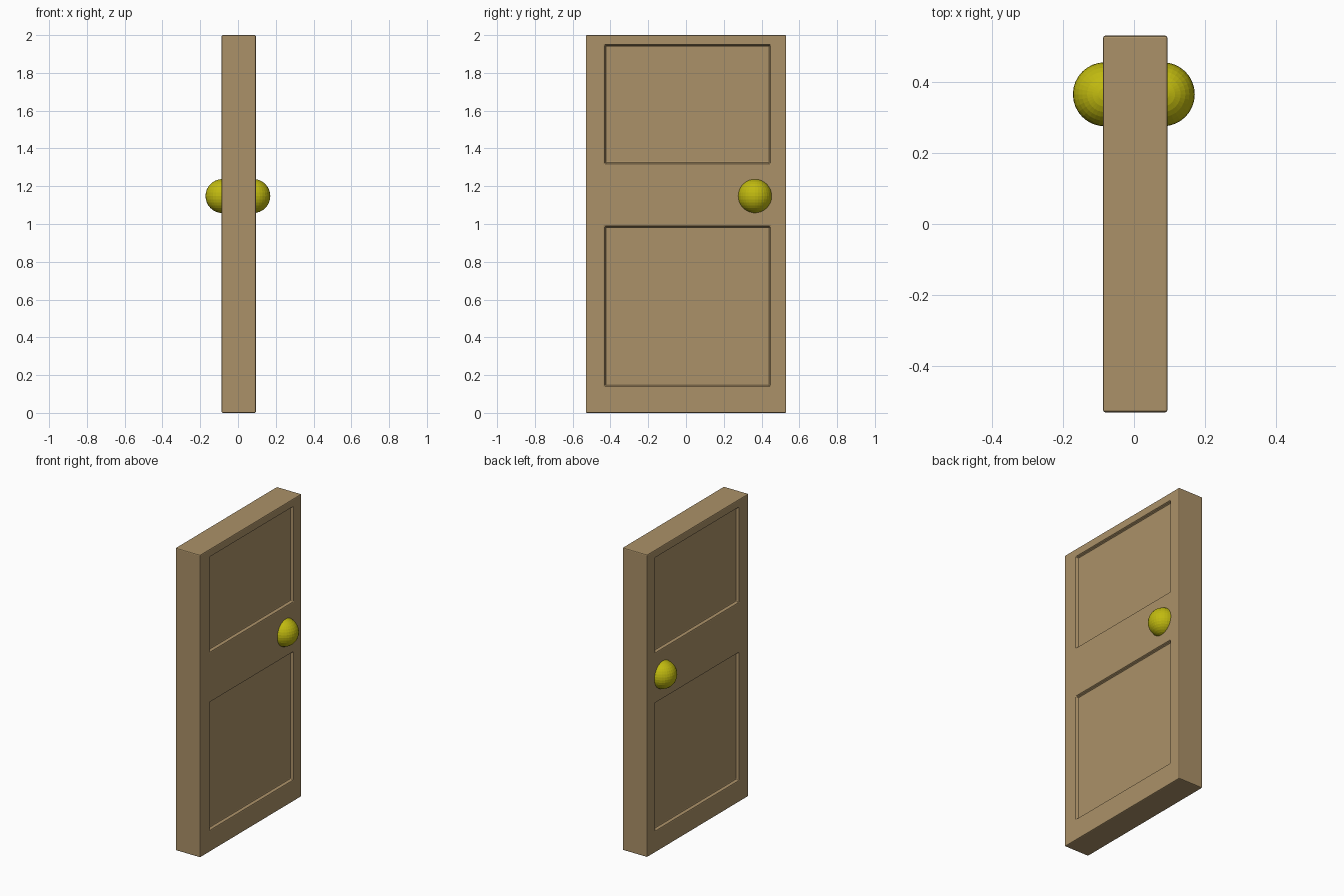
import bpy, bmesh
from mathutils import Vector

if "Cube" in bpy.data.objects:
    bpy.data.objects.remove(bpy.data.objects["Cube"])


def material(name, rgb):
    m = bpy.data.materials.new(name)
    m.diffuse_color = (*rgb, 1)
    m.use_nodes = True
    m.node_tree.nodes["Principled BSDF"].inputs["Base Color"].default_value = m.diffuse_color
    return m


wood = material("tan wood", (0.41, 0.285, 0.138))
brass = material("yellow brass", (0.53, 0.49, 0.005))

X0, X1, HALF_W, HEIGHT = -0.087, 0.094, 0.53, 2.0
PANEL_Y = (-0.43, 0.446)
PANELS_Z = ((0.142, 0.988), (1.32, 1.948))


def add_object(name, bm, mat):
    me = bpy.data.meshes.new(name)
    bm.to_mesh(me)
    bm.free()
    me.materials.append(mat)
    ob = bpy.data.objects.new(name, me)
    bpy.context.collection.objects.link(ob)
    return ob


# Door slab, cut along the panel borders
bm = bmesh.new()
bmesh.ops.create_cube(bm, size=1)
for v in bm.verts:
    v.co = Vector((X0 if v.co.x < 0 else X1,
                   HALF_W * 2 * v.co.y,
                   HEIGHT * (v.co.z + 0.5)))
cuts = [(Vector((0, y, 0)), Vector((0, 1, 0))) for y in PANEL_Y]
cuts += [(Vector((0, 0, z)), Vector((0, 0, 1))) for pair in PANELS_Z for z in pair]
for co, no in cuts:
    bmesh.ops.bisect_plane(bm, geom=bm.verts[:] + bm.edges[:] + bm.faces[:],
                           plane_co=co, plane_no=no)

# Recessed panels on both broad sides
bm.normal_update()
panels = []
for f in bm.faces:
    c = f.calc_center_median()
    if (abs(f.normal.x) > 0.9 and PANEL_Y[0] < c.y < PANEL_Y[1]
            and any(a < c.z < b for a, b in PANELS_Z)):
        panels.append(f)
bmesh.ops.inset_region(bm, faces=panels, thickness=0.006, depth=-0.02)
door = add_object("door_slab", bm, wood)

# Softened edges
bev = door.modifiers.new("soft edges", 'BEVEL')
bev.width = 0.006
bev.segments = 2
bev.limit_method = 'ANGLE'
bev.angle_limit = 0.6

# Round knobs, one half sunk into each side
for name, x in (("left_knob", -0.082), ("right_knob", 0.081)):
    bm = bmesh.new()
    bmesh.ops.create_uvsphere(bm, u_segments=32, v_segments=16, radius=0.09)
    bmesh.ops.translate(bm, verts=bm.verts, vec=(x, 0.365, 1.148))
    add_object(name, bm, brass)
